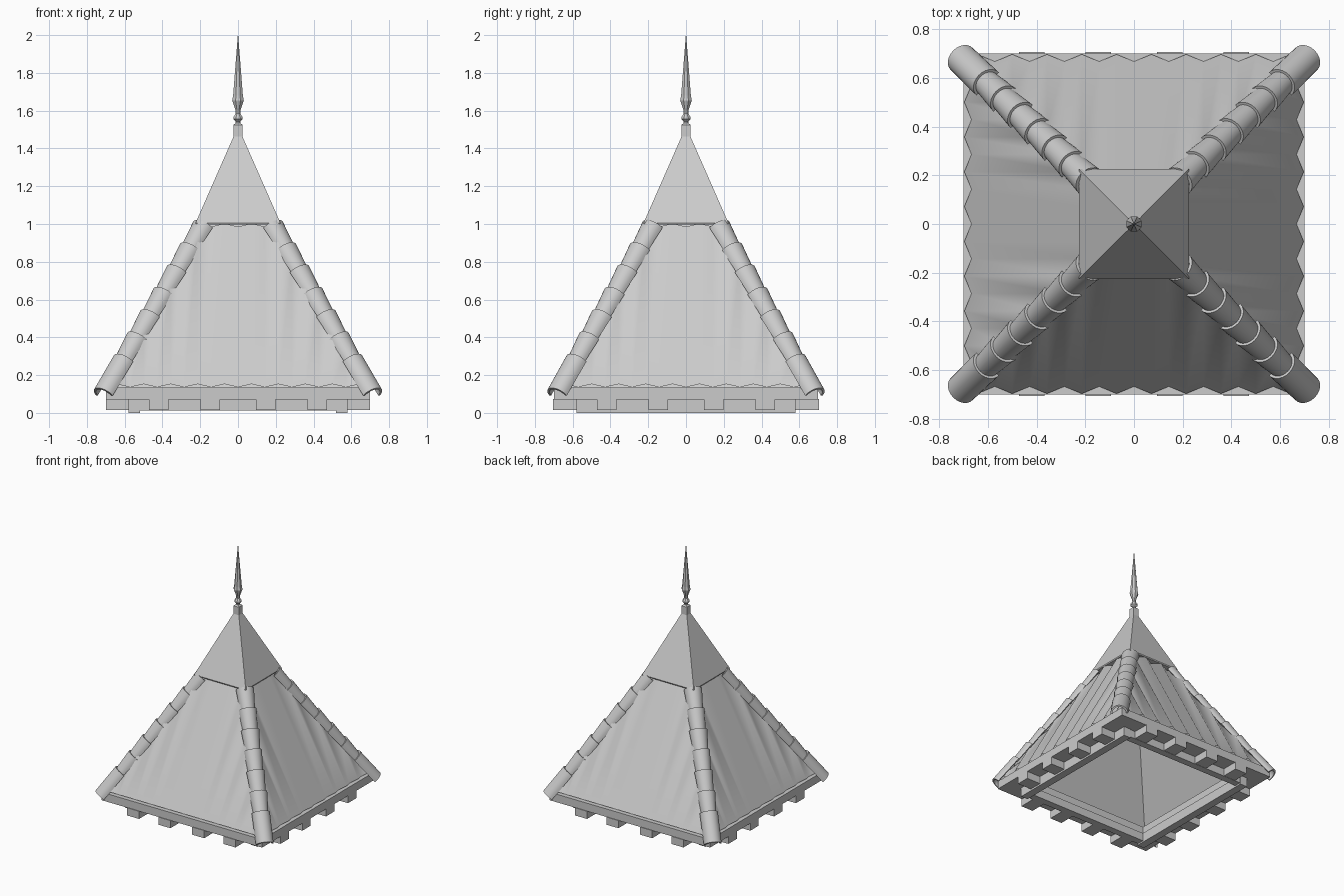
import bpy, bmesh, math
from mathutils import Vector, Matrix

if "Cube" in bpy.data.objects:
    bpy.data.objects.remove(bpy.data.objects["Cube"])

def make(name, verts, faces, angle=None):
    me = bpy.data.meshes.new(name)
    me.from_pydata([tuple(v) for v in verts], [], faces)
    bm = bmesh.new()
    bm.from_mesh(me)
    bmesh.ops.recalc_face_normals(bm, faces=bm.faces)
    bm.to_mesh(me)
    bm.free()
    ob = bpy.data.objects.new(name, me)
    bpy.context.collection.objects.link(ob)
    if angle:
        bpy.ops.object.select_all(action='DESELECT')
        ob.select_set(True)
        bpy.context.view_layer.objects.active = ob
        bpy.ops.object.shade_smooth_by_angle(angle=math.radians(angle))
    return ob

def box(name, x0, x1, y0, y1, z0, z1):
    v = [(x, y, z) for z in (z0, z1) for x, y in ((x0, y0), (x1, y0), (x1, y1), (x0, y1))]
    f = [(0, 1, 2, 3), (4, 5, 6, 7)] + [(i, (i+1) % 4, 4+(i+1) % 4, 4+i) for i in range(4)]
    return make(name, v, f)

def rings(name, profile, n, phase=0.0, angle=None, closed=True, loop=False):
    """Stack of n-sided rings; profile = (apothem-free radius, z)."""
    v = [(r*math.cos(phase+2*math.pi*k/n), r*math.sin(phase+2*math.pi*k/n), z)
         for r, z in profile for k in range(n)]
    m = len(profile)
    f = [(i*n+k, i*n+(k+1) % n, (i+1) % m*n+(k+1) % n, (i+1) % m*n+k)
         for i in range(m if loop else m-1) for k in range(n)]
    if closed and not loop:
        f += [tuple(range(n)), tuple(range((m-1)*n, m*n))]
    return make(name, v, f, angle)

def square(name, profile, **kw):
    return rings(name, [(h*math.sqrt(2), z) for h, z in profile], 4, math.pi/4, **kw)

# Eave ring and the hollow deck under the tiles
square("eave_ring", [(.70, .072), (.70, .135), (.53, .135), (.53, .072)], loop=True)
square("roof_deck", [(.66, .135), (.178, .985), (.03, 1.25)], closed=False)

# Inner beams below the eave
for s in (-1, 1):
    box("side_beam", *sorted((s*.52, s*.58)), -.58, .58, 0, .075)
    box("end_beam", -.52, .52, *sorted((s*.52, s*.575)), .012, .075)
    # Corbels
    for c in (-.42, -.147, .147, .42):
        box("end_corbel", c-.052, c+.052, *sorted((s*.57, s*.705)), .014, .074)
        box("side_corbel", *sorted((s*.575, s*.70)), c-.052, c+.052, .014, .074)

# Corrugated tile sheets, one per roof face
E, Z0, Z1, SL, H, P = .665, .135, .985, .56, .036, .0714
nrm = Vector((0, -1, SL)).normalized()
for q in range(4):
    rot = Matrix.Rotation(q*math.pi/2, 3, 'Z')
    v, f = [], []
    for k in range(-9, 10):
        x = k*P
        zt = min(Z1, Z0+(E-abs(x))/SL)
        off = nrm*(H if k % 2 else 0.002)
        for z in (Z0, zt):
            v.append(rot @ (Vector((x, -(E-SL*(z-Z0)), z))+off))
    for i in range(18):
        f.append((2*i, 2*i+2, 2*i+3, 2*i+1))
    make("tile_sheet", v, f, 65)

# Half-round hip tiles, each tucked under the upper end of the next one down
def hip_tile(a, b, ra, rb, seg=12, th=.013):
    d = (b-a).normalized()
    side = d.cross(Vector((0, 0, 1))).normalized()
    up = side.cross(d)
    v, f = [], []
    for p, r in ((a, ra), (b, rb)):
        for rr in (r, r-th):
            for k in range(seg+1):
                t = math.pi*k/seg
                v.append(p+side*rr*math.cos(t)+up*rr*math.sin(t))
    n = seg+1
    for k in range(seg):
        f += [(k, k+1, 2*n+k+1, 2*n+k), (n+k, n+k+1, 3*n+k+1, 3*n+k),
              (k, k+1, n+k+1, n+k), (2*n+k, 2*n+k+1, 3*n+k+1, 3*n+k)]
    for k in (0, seg):
        f.append((k, n+k, 3*n+k, 2*n+k))
    make("hip_tile", v, f, 35)

for sx in (-1, 1):
    for sy in (-1, 1):
        top, bot = Vector((sx*.18, sy*.172, .98)), Vector((sx*.707, sy*.677, .092))
        for i in range(7):
            t0, t1 = i*.133, (1 if i == 6 else (i+1)*.133+.02)
            hip_tile(top.lerp(bot, t0), top.lerp(bot, t1), .066, .064 if i == 6 else .053)

# Cap and finial
square("roof_cap", [(.222, .997), (.225, 1.005), (.024, 1.462)], angle=30)
square("finial_base", [(.024, 1.45), (.024, 1.525), (.012, 1.535)])
rings("finial_spike", [(.014, 1.53), (.014, 1.543), (.027, 1.555), (.027, 1.565), (.013, 1.585),
                       (.015, 1.605), (.033, 1.655), (.028, 1.68), (.001, 2.0)], 8, math.pi/8)
